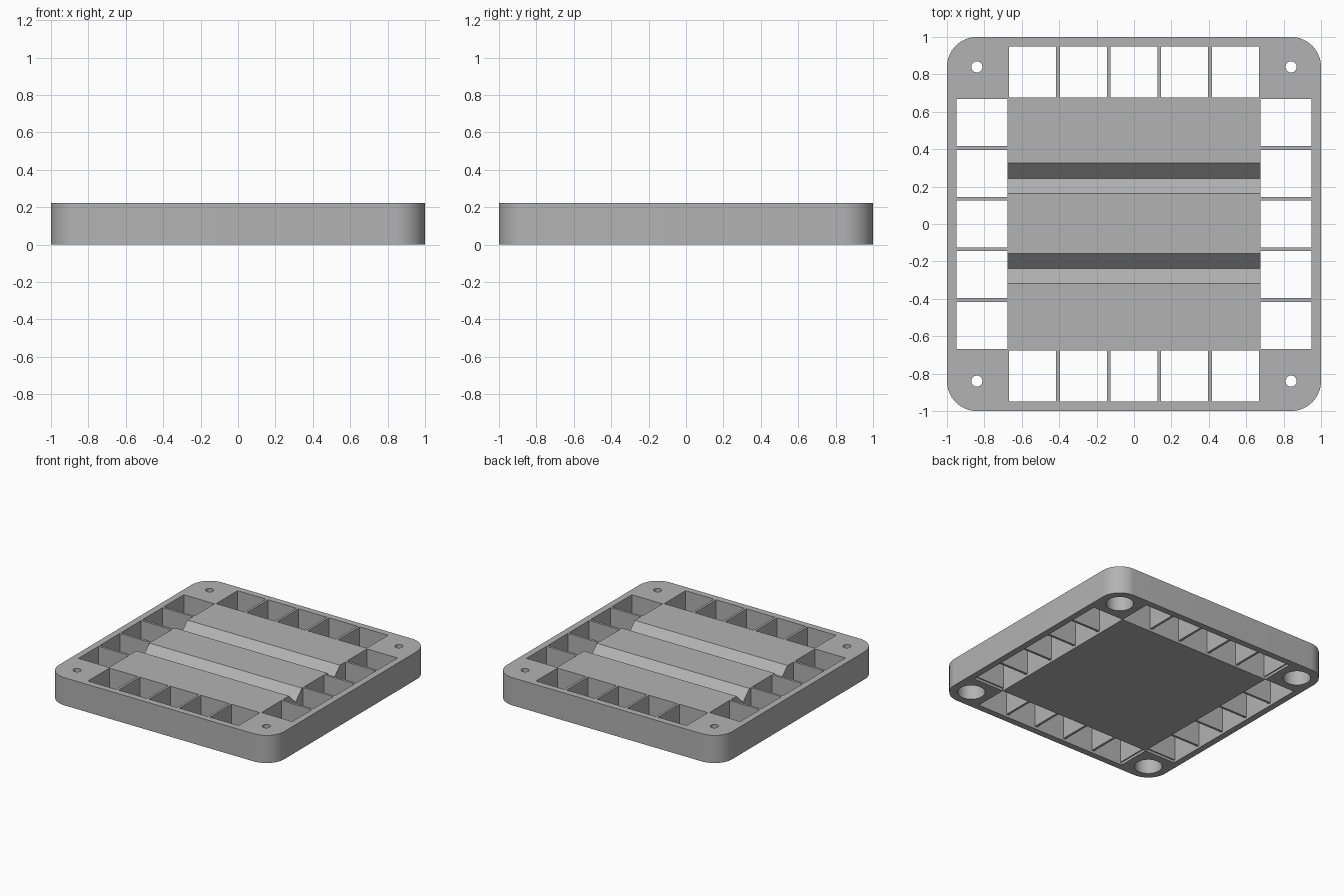
import bpy
import bmesh
from math import pi, cos, sin, radians

if "Cube" in bpy.data.objects:
    bpy.data.objects.remove(bpy.data.objects["Cube"])

H = 0.222        # plate height
IN = 0.677       # half width of the centre block
OUT = 0.948      # outer edge of the pockets
HOLE = 0.84      # screw hole centre, also the corner arc centre
PITCH = 2 * IN / 5
HALF = 0.0095    # half thickness of a divider
RECESS = 0.02    # dividers stop short of the underside

grey = bpy.data.materials.new("mid grey")
grey.use_nodes = True
colour = (0.45, 0.45, 0.45, 1)
grey.diffuse_color = colour
grey.node_tree.nodes["Principled BSDF"].inputs["Base Color"].default_value = colour


def prism(name, points, lo, hi, along="z"):
    """Extrude a closed 2D profile along z or x."""
    place = (lambda a, b, c: (a, b, c)) if along == "z" else (lambda a, b, c: (c, a, b))
    bm = bmesh.new()
    face = bm.faces.new([bm.verts.new(place(a, b, lo)) for a, b in points])
    top = bmesh.ops.extrude_face_region(bm, geom=[face])["geom"]
    shift = place(0, 0, hi - lo)
    bmesh.ops.translate(bm, vec=shift, verts=[v for v in top if isinstance(v, bmesh.types.BMVert)])
    bmesh.ops.recalc_face_normals(bm, faces=bm.faces)
    mesh = bpy.data.meshes.new(name)
    bm.to_mesh(mesh)
    bm.free()
    mesh.materials.append(grey)
    obj = bpy.data.objects.new(name, mesh)
    bpy.context.collection.objects.link(obj)
    return obj


def circle(x, y, r, n=48):
    return [(x + r * cos(2 * pi * i / n), y + r * sin(2 * pi * i / n)) for i in range(n)]


def rect(x0, x1, y0, y1):
    return [(x0, y0), (x1, y0), (x1, y1), (x0, y1)]


def cut(target, cutter):
    cutter.hide_render = True
    mod = target.modifiers.new("cut", "BOOLEAN")
    mod.operation = "DIFFERENCE"
    mod.solver = "EXACT"
    mod.object = cutter
    bpy.context.view_layer.objects.active = target
    bpy.ops.object.modifier_apply(modifier=mod.name)
    bpy.data.objects.remove(cutter)


# Outer frame: rounded square
outline = []
corners = [(1, 1), (-1, 1), (-1, -1), (1, -1)]
for k, (sx, sy) in enumerate(corners):
    for i in range(17):
        a = radians(90 * k + 90 * i / 16)
        outline.append((sx * HOLE + (1 - HOLE) * cos(a), sy * HOLE + (1 - HOLE) * sin(a)))
frame = prism("frame", outline, 0, H)

# Cross-shaped opening for the pockets and centre block
cross = []
for k, (sx, sy) in enumerate(corners):
    arm = [(OUT * sx, IN * sy), (IN * sx, IN * sy), (IN * sx, OUT * sy)]
    cross += arm if k % 2 == 0 else arm[::-1]
cut(frame, prism("opening_cutter", cross, -0.1, H + 0.1))

# Screw holes with wide bores from below
for sx, sy in corners:
    cut(frame, prism("hole_cutter", circle(sx * HOLE, sy * HOLE, 0.03), -0.1, H + 0.1))
    cut(frame, prism("bore_cutter", circle(sx * HOLE, sy * HOLE, 0.1), -0.1, 0.16))

bpy.ops.object.select_all(action="DESELECT")
frame.select_set(True)
bpy.context.view_layer.objects.active = frame
bpy.ops.object.shade_smooth_by_angle(angle=radians(30))

# Centre block with two V grooves along x
V = 0.081
profile = [(-IN, 0), (IN, 0), (IN, H)]
for y in (0.244, -0.238):
    profile += [(y + V, H), (y, H - V), (y - V, H)]
profile.append((-IN, H))
prism("centre_block", profile, -IN, IN, along="x")

# Pocket dividers on all four sides, half thickness at the ends
for i in range(6):
    mid = -IN + i * PITCH
    lo, hi = max(-IN, mid - HALF), min(IN, mid + HALF)
    for near, far in ((IN, OUT), (-OUT, -IN)):
        prism("divider", rect(lo, hi, near, far), RECESS, H)
        prism("divider", rect(near, far, lo, hi), RECESS, H)
